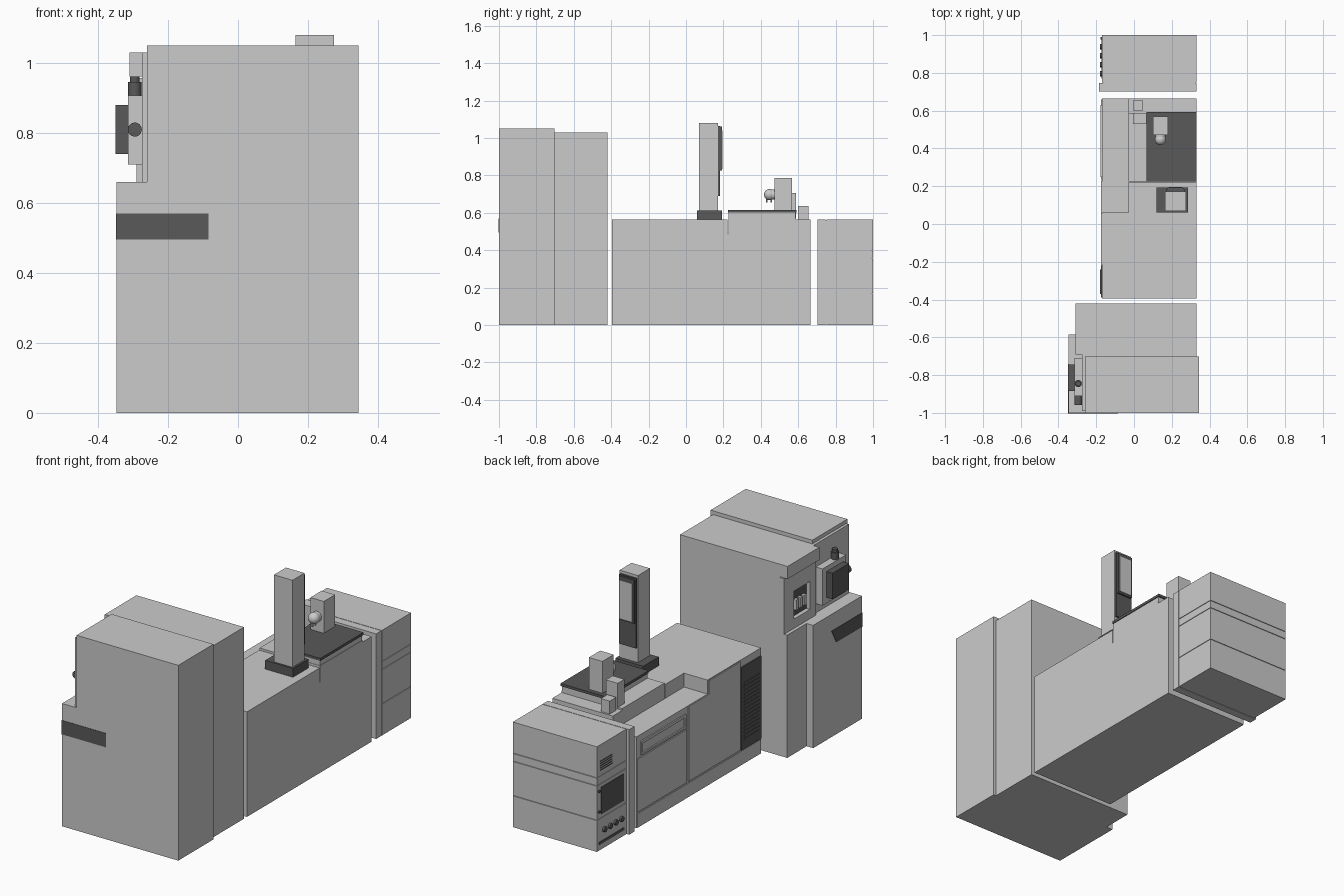
import bpy, bmesh, math
from mathutils import Vector

if "Cube" in bpy.data.objects:
    bpy.data.objects.remove(bpy.data.objects["Cube"])

dark = bpy.data.materials.new("dark_grey")
dark.diffuse_color = (0.1, 0.1, 0.1, 1)
dark.use_nodes = True
dark.node_tree.nodes["Principled BSDF"].inputs["Base Color"].default_value = dark.diffuse_color
pale = bpy.data.materials.new("pale_grey")
pale.diffuse_color = (0.7, 0.7, 0.7, 1)
pale.use_nodes = True
pale.node_tree.nodes["Principled BSDF"].inputs["Base Color"].default_value = pale.diffuse_color


def finish(name, bm, mat=None):
    bmesh.ops.recalc_face_normals(bm, faces=bm.faces)
    me = bpy.data.meshes.new(name)
    bm.to_mesh(me)
    bm.free()
    ob = bpy.data.objects.new(name, me)
    bpy.context.collection.objects.link(ob)
    if mat:
        me.materials.append(mat)
    return ob


def box(name, x, y, z, mat=None):
    """Box from (min, max) ranges."""
    bm = bmesh.new()
    bmesh.ops.create_cube(bm, size=1)
    for v in bm.verts:
        v.co = Vector([r[0] if c < 0 else r[1] for c, r in zip(v.co, (x, y, z))])
    return finish(name, bm, mat)


def prism(name, pts, axis, lo, hi, mat=None):
    """Extrude a 2D outline along x (points are y,z) or y (points are x,z)."""
    bm = bmesh.new()
    make = (lambda p: (lo, p[0], p[1])) if axis == 'x' else (lambda p: (p[0], lo, p[1]))
    f = bm.faces.new([bm.verts.new(make(p)) for p in pts])
    ext = bmesh.ops.extrude_face_region(bm, geom=[f])['geom']
    d = Vector((hi - lo, 0, 0)) if axis == 'x' else Vector((0, hi - lo, 0))
    bmesh.ops.translate(bm, vec=d, verts=[e for e in ext if isinstance(e, bmesh.types.BMVert)])
    return finish(name, bm, mat)


def smooth(ob):
    for o in bpy.context.selected_objects:
        o.select_set(False)
    ob.select_set(True)
    bpy.context.view_layer.objects.active = ob
    bpy.ops.object.shade_smooth_by_angle()


def cyl(name, centre, r, length, axis='z', mat=None):
    bpy.ops.mesh.primitive_cylinder_add(vertices=24, radius=r, depth=length, location=centre,
        rotation={'x': (0, math.pi / 2, 0), 'y': (math.pi / 2, 0, 0), 'z': (0, 0, 0)}[axis])
    ob = bpy.context.object
    ob.name = name
    if mat:
        ob.data.materials.append(mat)
    smooth(ob)
    return ob


# Tall cabinets
box("tall_cabinet", (-.26, .345), (-1, -.702), (0, 1.05))
box("second_cabinet", (-.265, .33), (-.702, -.42), (0, 1.03))
box("second_cabinet_lower_door", (-.308, -.263), (-.70, -.42), (0, .66))
box("second_cabinet_upper_panel", (-.31, -.263), (-.69, -.42), (.962, 1.03))
box("tall_cabinet_side_panel", (-.275, -.258), (-.99, -.69), (.66, 1.03))
box("lower_side_door", (-.347, -.258), (-1, -.585), (0, .66))

# Pass-through panel with a real opening, dark back and small controls
box("window_panel_bottom", (-.29, -.263), (-.69, -.42), (.66, .71))
box("window_panel_top", (-.29, -.263), (-.69, -.42), (.86, .958))
box("window_panel_left", (-.29, -.263), (-.505, -.42), (.71, .86))
box("window_panel_right", (-.29, -.263), (-.69, -.64), (.71, .86))
box("window_back", (-.268, -.26), (-.64, -.505), (.71, .86), dark)
for i in range(3):
    y = -.54 - .033 * i
    box(f"window_port_{i}", (-.285, -.262), (y - .01, y + .01), (.745, .80), pale)

# Dark grip at the corner of the lower door
box("grip_front", (-.345, -.085), (-1.002, -.99), (.495, .57), dark)
prism("grip_side", [(-1.002, .57), (-.74, .57), (-.78, .495), (-1.002, .495)], 'x', -.349, -.34, dark)

# Analyser unit on the side of the tall cabinet
box("analyser_body", (-.315, -.27), (-.91, -.71), (.71, .907))
box("analyser_cover", (-.35, -.313), (-.885, -.745), (.74, .88), dark)
cyl("analyser_top_valve", (-.295, -.845, .926), .019, .04, 'z', dark)
cyl("analyser_valve_cap", (-.295, -.845, .953), .014, .016, 'z', dark)
cyl("analyser_front_knob", (-.295, -.932, .81), .02, .05, 'y', dark)

# Main bench: high rear top, lower ledge, deck blocks
box("bench_high_end", (-.17, .33), (-.395, .06), (.0, .565))
box("bench_low_end", (-.17, .33), (.06, .665), (0, .49))
box("deck_block_middle", (-.03, .33), (.06, .222), (.488, .565))
box("deck_block_end", (-.03, .33), (.226, .665), (.488, .565))
box("bench_middle_panel", (-.175, -.168), (-.215, .225), (.085, .488))
box("bench_middle_panel_top", (-.175, -.168), (-.215, .055), (.488, .56))
box("bench_end_panel", (-.175, -.168), (.24, .66), (.085, .37))
box("bench_plinth", (-.173, -.168), (-.39, .66), (.0, .075))

# Handle slot frame and the vent grille on the bench side
for i, (y, z) in enumerate([((.25, .63), (.44, .455)), ((.25, .63), (.38, .39)),
                            ((.25, .26), (.39, .44)), ((.62, .63), (.39, .44))]):
    box(f"slot_frame_{i}", (-.177, -.168), y, z)
box("vent_back", (-.176, -.168), (-.388, -.22), (.08, .525), dark)
for i in range(16):
    z = .13 + .02 * i
    box(f"vent_slat_{i}", (-.179, -.17), (-.37, -.24), (z, z + .008), dark)

# Measuring deck
box("deck_base", (-.03, .33), (.226, .585), (.563, .575))
box("deck_riser", (.07, .328), (.228, .585), (.57, .602))
box("deck_plate", (.065, .332), (.225, .592), (.602, .616), dark)
box("small_box_low", (-.005, .048), (.60, .655), (.563, .635))
box("small_box_high", (-.005, .065), (.53, .588), (.57, .705))

# Sensor head with ball and prongs
box("sensor_head", (.10, .18), (.472, .568), (.614, .787))
bpy.ops.mesh.primitive_uv_sphere_add(segments=24, ring_count=12, radius=.03, location=(.14, .447, .697))
ball = bpy.context.object
ball.name = "sensor_ball"
smooth(ball)
cyl("sensor_neck", (.14, .462, .697), .027, .03, 'y')
for i, y in enumerate((.433, .457)):
    cyl(f"sensor_prong_{i}", (.14, y, .67), .004, .03)

# Display tower
box("tower_base", (.12, .285), (.06, .192), (.563, .612), dark)
box("tower", (.165, .275), (.07, .172), (.61, 1.08))
box("tower_frame", (.17, .27), (.17, .182), (.69, 1.065), dark)
box("tower_screen_rim", (.175, .265), (.18, .192), (.825, 1.06), dark)
box("tower_screen", (.183, .257), (.19, .196), (.835, 1.04), pale)

# End cabinet: three stacked units with thin seams and a side plate
box("end_cabinet_core", (-.165, .325), (.74, .995), (.003, .56))
for i, z in enumerate([(0, .168), (.171, .353), (.356, .396), (.399, .565)]):
    box(f"end_cabinet_unit_{i}", (-.17, .33), (.75, 1), z)
box("end_cabinet_plate", (-.185, .33), (.702, .747), (0, .565))

# Controls on the end cabinet
box("display_window", (-.173, -.165), (.775, .965), (.19, .335), dark)
box("knob_strip", (-.172, -.165), (.77, .98), (.03, .045), dark)
for i in range(4):
    cyl(f"control_knob_{i}", (-.173, .795 + .048 * i, .10), .014, .016, 'x', dark)
for i, z in enumerate((.21, .32)):
    cyl(f"side_button_{i}", (-.172, .983, z), .007, .01, 'x', dark)
for i in range(5):
    z = .425 + .012 * i
    box(f"cabinet_vent_{i}", (-.172, -.165), (.87, .975), (z, z + .005), dark)
